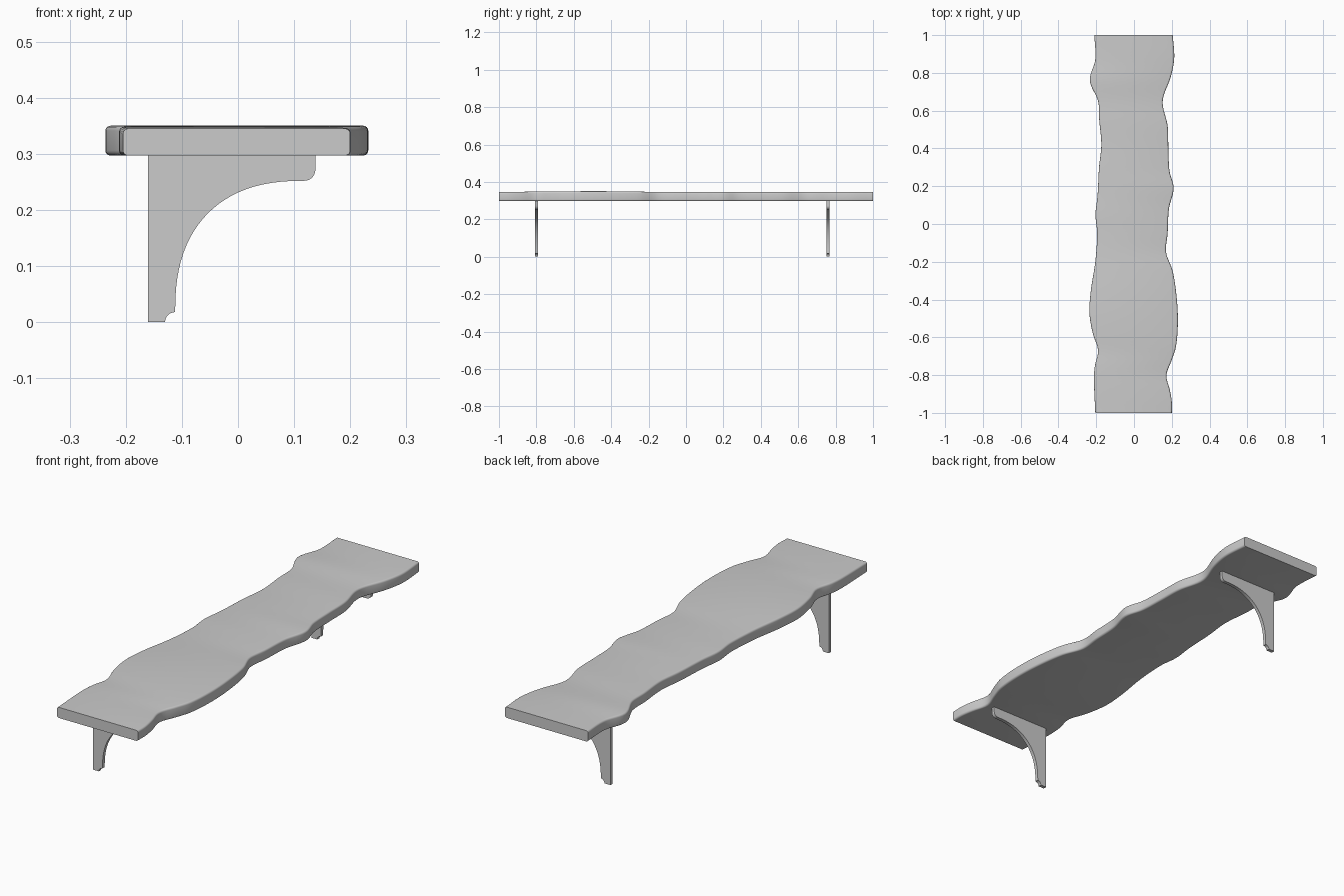
import bpy, bmesh, math

cube = bpy.data.objects.get("Cube")
if cube:
    bpy.data.objects.remove(cube)

grey = bpy.data.materials.new("light_grey")
grey.use_nodes = True
colour = (0.6, 0.6, 0.6, 1)
grey.diffuse_color = colour
grey.node_tree.nodes["Principled BSDF"].inputs["Base Color"].default_value = colour


def finish(name, bm):
    """Turn a bmesh into a smooth-shaded object with crisp edges."""
    bmesh.ops.recalc_face_normals(bm, faces=bm.faces)
    mesh = bpy.data.meshes.new(name)
    bm.to_mesh(mesh)
    bm.free()
    mesh.materials.append(grey)
    obj = bpy.data.objects.new(name, mesh)
    bpy.context.collection.objects.link(obj)
    bpy.ops.object.select_all(action='DESELECT')
    obj.select_set(True)
    bpy.context.view_layer.objects.active = obj
    bpy.ops.object.shade_smooth_by_angle(angle=math.radians(35))
    return obj


def smooth_value(points, y):
    """Cubic interpolation through (y, value) points."""
    last = len(points) - 1

    def slope(k):
        a, b = points[max(k - 1, 0)], points[min(k + 1, last)]
        return (b[1] - a[1]) / (b[0] - a[0])

    i = max(k for k in range(last) if points[k][0] <= y + 1e-9)
    (y0, v0), (y1, v1) = points[i], points[i + 1]
    h = y1 - y0
    t = (y - y0) / h
    return ((2*t**3 - 3*t**2 + 1) * v0 + (t**3 - 2*t**2 + t) * h * slope(i)
            + (3*t**2 - 2*t**3) * v1 + (t**3 - t**2) * h * slope(i + 1))


# Wavy natural edges of the plank, as (y, x)
left_edge = [(-1, .2), (-.94, .2), (-.88, .19), (-.8, .172), (-.72, .2),
             (-.65, .222), (-.53, .232), (-.4, .227), (-.25, .205),
             (-.15, .17), (-.05, .178), (.08, .185), (.19, .21), (.28, .188),
             (.4, .182), (.52, .178), (.65, .152), (.78, .195), (.88, .213),
             (1, .205)]
right_edge = [(-1, -.205), (-.82, -.212), (-.75, -.207), (-.67, -.19),
              (-.58, -.218), (-.47, -.236), (-.35, -.228), (-.2, -.205),
              (-.05, -.195), (.05, -.204), (.15, -.193), (.3, -.185),
              (.42, -.173), (.55, -.184), (.65, -.19), (.76, -.234),
              (.87, -.205), (1, -.21)]
top_height = [(-1, .345), (-.75, .349), (-.4, .35), (-.1, .346), (1, .346)]

# Plank: rounded cross-sections lofted along y
bm = bmesh.new()
steps, radius, bottom = 120, 0.009, 0.297
rings = []
for s in range(steps + 1):
    y = -1 + 2 * s / steps
    lo, hi = smooth_value(right_edge, y), smooth_value(left_edge, y)
    top = smooth_value(top_height, y)
    corners = [(hi - radius, top - radius), (lo + radius, top - radius),
               (lo + radius, bottom + radius), (hi - radius, bottom + radius)]
    ring = []
    for c, (cx, cz) in enumerate(corners):
        for k in range(5):
            a = math.pi / 2 * (c + k / 4)
            ring.append(bm.verts.new((cx + radius * math.cos(a), y,
                                      cz + radius * math.sin(a))))
    rings.append(ring)
for a, b in zip(rings, rings[1:]):
    for k in range(len(a)):
        j = (k + 1) % len(a)
        bm.faces.new((a[k], a[j], b[j], b[k]))
bm.faces.new(rings[0])
bm.faces.new(rings[-1])
finish("plank", bm)

# Bracket profile in x and z: notched foot, sweeping brace, rounded tip
profile = [(-.16, .3), (-.16, 0)]
for k in range(7):
    a = math.pi / 2 * k / 6
    profile.append((-.112 - .018 * math.cos(a), .018 * math.sin(a)))
for k in range(1, 25):
    a = math.pi / 2 * k / 24
    power = 2 / 2.4
    profile.append((.118 - .23 * max(math.cos(a), 0) ** power,
                    .018 + .234 * math.sin(a) ** power))
for k in range(1, 8):
    a = math.pi / 2 * k / 7
    profile.append((.118 + .02 * math.sin(a), .272 - .02 * math.cos(a)))
profile.append((.138, .3))


def bracket(name, y, thickness=0.016):
    bm = bmesh.new()
    face = bm.faces.new([bm.verts.new((x, y - thickness / 2, z))
                         for x, z in profile])
    extruded = bmesh.ops.extrude_face_region(bm, geom=[face])
    moved = [g for g in extruded["geom"] if isinstance(g, bmesh.types.BMVert)]
    bmesh.ops.translate(bm, verts=moved, vec=(0, thickness, 0))
    finish(name, bm)


bracket("front_bracket", -0.8)
bracket("back_bracket", 0.76)
